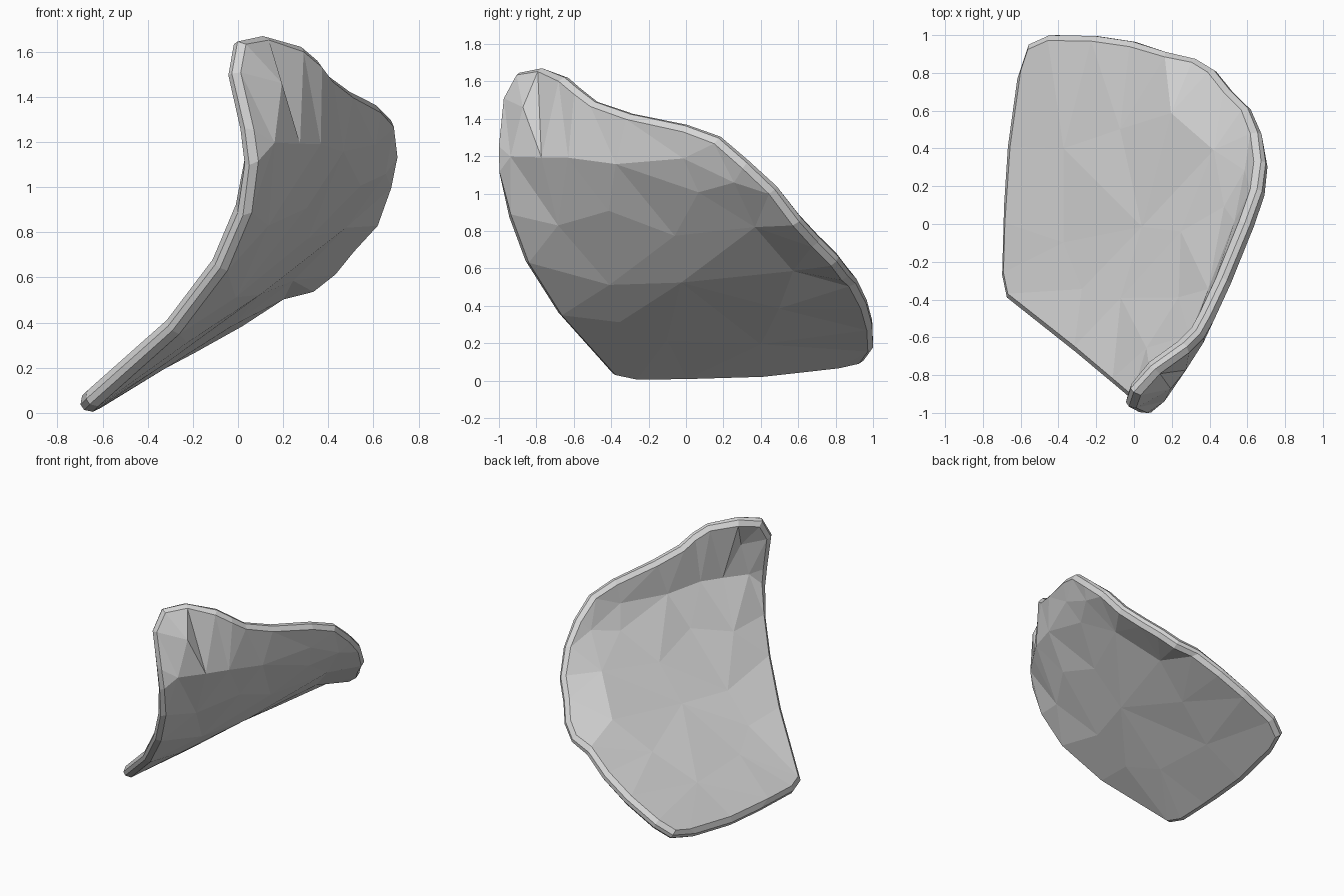
import bpy, bmesh
from mathutils import Vector
from mathutils.geometry import delaunay_2d_cdt

if "Cube" in bpy.data.objects:
    bpy.data.objects.remove(bpy.data.objects["Cube"])

# Outline of the shard, middle of the wall, going round once
RIM = [(-.69, -.27, .025), (-.68, .1, .03), (-.66, .41, .04), (-.61, .77, .08), (-.55, .95, .12),
       (-.44, 1, .19), (-.2, .995, .31), (0, .965, .42), (.17, .91, .53), (.33, .87, .57),
       (.43, .81, .65), (.51, .71, .75), (.61, .61, .86), (.665, .48, 1.03), (.685, .33, 1.17),
       (.665, .18, 1.3), (.6, 0, 1.365), (.48, -.29, 1.425), (.39, -.48, 1.49), (.34, -.57, 1.56),
       (.27, -.64, 1.62), (.10, -.76, 1.665), (-.01, -.88, 1.64), (-.035, -.955, 1.5),
       (.02, -.985, 1.26), (.04, -.985, 1.1), (.01, -.94, .88), (-.09, -.855, .65),
       (-.3, -.68, .375), (-.665, -.39, .05)]
# Points on the curved floor and upright wall inside the outline
INNER = [(-.35, .4, .23), (-.35, -.1, .25), (-.05, .5, .42), (.07, -.02, .555), (-.25, -.35, .345),
         (.22, .58, .62), (.28, -.05, .80), (-.04, -.4, .54), (.1, -.67, .85), (.27, -.4, .93),
         (.51, .08, 1.03), (.45, .38, .85), (.13, -.91, 1.2), (.16, -.85, 1.45), (.24, -.75, 1.2),
         (.33, -.61, 1.2), (.43, -.36, 1.17), (.57, 0, 1.2), (.62, .27, 1.08)]

# Flatten along the opening direction to triangulate the sheet
look = Vector((-.7, .3, .65)).normalized()
side = look.orthogonal().normalized()
up = look.cross(side)
pts = [Vector(p) for p in RIM + INNER]
flat = [Vector((p.dot(side), p.dot(up))) for p in pts]
n = len(RIM)
_, _, tris, origin, _, _ = delaunay_2d_cdt(
    flat, [(i, (i + 1) % n) for i in range(n)], [], 1, 1e-5)

bm = bmesh.new()
verts = [bm.verts.new(pts[o[0]]) for o in origin]
for t in tris:
    bm.faces.new([verts[i] for i in t])
for f in bm.faces:
    f.normal_update()
    if f.normal.dot(look) < 0:
        f.normal_flip()
mesh = bpy.data.meshes.new("curved_shard")
bm.to_mesh(mesh)
bm.free()
shard = bpy.data.objects.new("curved_shard", mesh)
bpy.context.collection.objects.link(shard)

# Wall thickness and chamfered rim
solid = shard.modifiers.new("thickness", 'SOLIDIFY')
solid.thickness = .085
solid.offset = 0
bevel = shard.modifiers.new("rim_chamfer", 'BEVEL')
bevel.width = .028
bevel.segments = 1
bevel.limit_method = 'ANGLE'
bevel.angle_limit = 1.05

grey = bpy.data.materials.new("pale_grey")
grey.diffuse_color = (.66, .66, .66, 1)
grey.use_nodes = True
grey.node_tree.nodes["Principled BSDF"].inputs["Base Color"].default_value = grey.diffuse_color
mesh.materials.append(grey)
